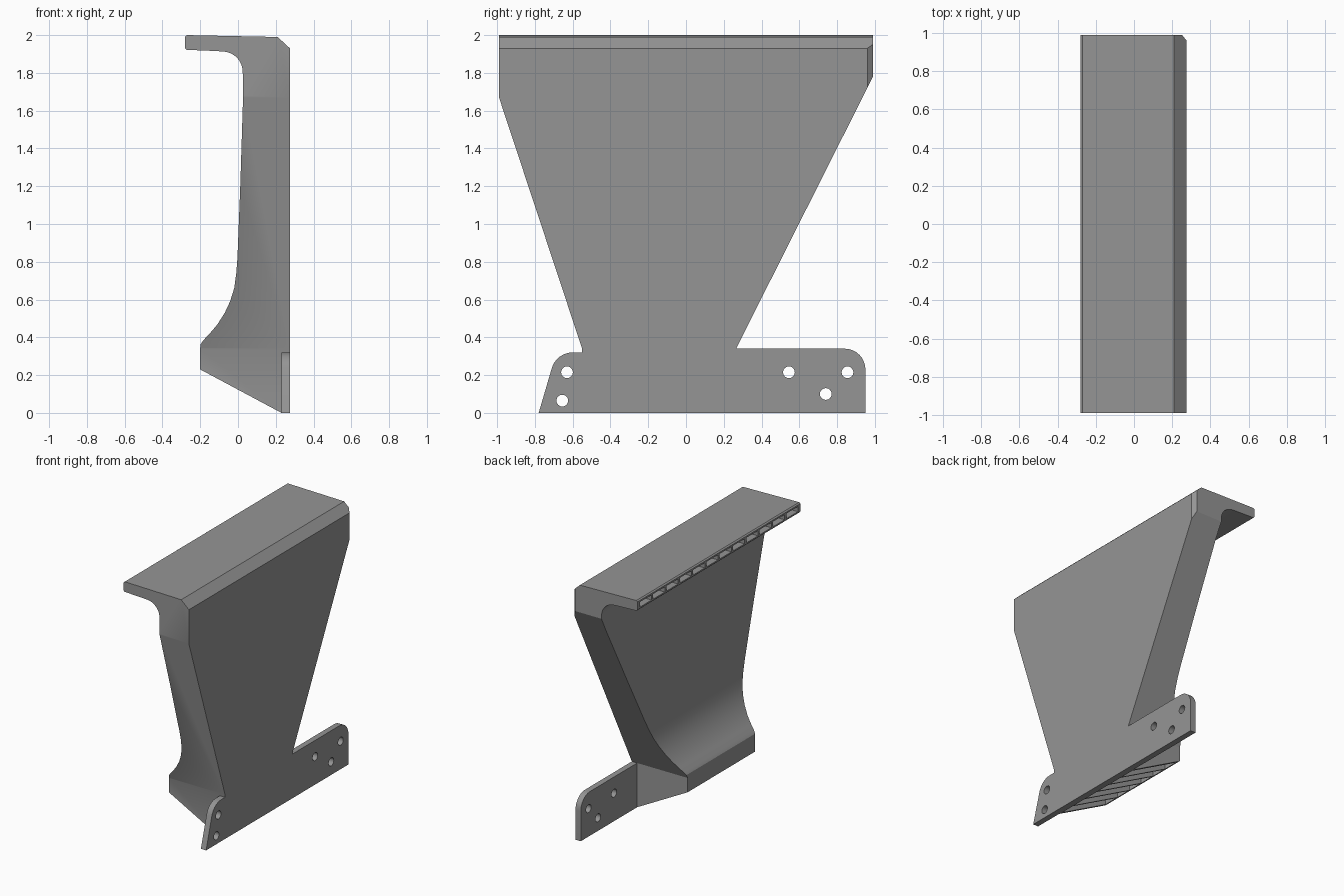
import bpy, bmesh, math

if "Cube" in bpy.data.objects:
    bpy.data.objects.remove(bpy.data.objects["Cube"])

grey = bpy.data.materials.new("mid grey")
grey.diffuse_color = (0.3, 0.3, 0.3, 1)
grey.use_nodes = True
grey.node_tree.nodes["Principled BSDF"].inputs["Base Color"].default_value = grey.diffuse_color


def prism(name, pts, lo, hi, axis):
    """Extrude a 2D outline along an axis: 'x' uses (y, z), 'y' uses (x, z), 'z' uses (x, y)."""
    place = {'x': lambda p, t: (t, p[0], p[1]),
             'y': lambda p, t: (p[0], t, p[1]),
             'z': lambda p, t: (p[0], p[1], t)}[axis]
    bm = bmesh.new()
    a = [bm.verts.new(place(p, lo)) for p in pts]
    b = [bm.verts.new(place(p, hi)) for p in pts]
    bm.faces.new(a)
    bm.faces.new(b[::-1])
    for i in range(len(pts)):
        j = (i + 1) % len(pts)
        bm.faces.new((a[j], a[i], b[i], b[j]))
    bmesh.ops.recalc_face_normals(bm, faces=bm.faces)
    me = bpy.data.meshes.new(name)
    bm.to_mesh(me)
    bm.free()
    ob = bpy.data.objects.new(name, me)
    bpy.context.collection.objects.link(ob)
    me.materials.append(grey)
    return ob


def boolean(ob, cutter, op='DIFFERENCE'):
    """Apply a boolean and remove the cutter."""
    m = ob.modifiers.new("cut", 'BOOLEAN')
    m.object, m.operation, m.solver = cutter, op, 'EXACT'
    bpy.context.view_layer.objects.active = ob
    bpy.ops.object.modifier_apply(modifier=m.name)
    bpy.data.objects.remove(cutter)


def arc(cx, cy, r, a0, a1, n=8):
    return [(cx + r * math.cos(math.radians(a0 + (a1 - a0) * i / n)),
             cy + r * math.sin(math.radians(a0 + (a1 - a0) * i / n))) for i in range(n + 1)]


def smooth(ob):
    bpy.ops.object.select_all(action='DESELECT')
    ob.select_set(True)
    bpy.context.view_layer.objects.active = ob
    bpy.ops.object.shade_smooth_by_angle(angle=math.radians(25))


# Duct body: side profile trimmed by the fan-shaped outline
profile = [(0.23, 0), (0.275, 0), (0.275, 1.93), (0.21, 1.99), (-0.27, 2.0), (-0.28, 1.992),
           (-0.28, 1.93), (-0.272, 1.922), (-0.12, 1.916)]
profile += arc(-0.083, 1.805, 0.108, 85, 0)
profile += [(0.027, 1.68), (0.012, 1.2), (-0.003, 0.82), (-0.009, 0.74), (-0.02, 0.66),
            (-0.042, 0.59), (-0.07, 0.53), (-0.11, 0.467), (-0.15, 0.42), (-0.185, 0.383),
            (-0.197, 0.365), (-0.2, 0.345), (-0.2, 0.23)]
body = prism("duct_body", profile, -1.2, 1.2, 'y')
outline = [(-0.55, -0.1), (0.265, -0.1), (0.265, 0.34), (0.99, 1.78), (0.99, 2.1),
           (-0.99, 2.1), (-0.99, 1.67), (-0.55, 0.34)]
boolean(body, prism("outline_trim", outline, -1, 1, 'x'), 'INTERSECT')

# Clipped rear corner
boolean(body, prism("corner_trim", [(0.25, 0.992), (0.277, 0.958), (0.3, 0.958), (0.3, 1.1), (0.25, 1.1)],
                    -0.1, 2.1, 'z'))

# Row of outlet slots along the lip, separated by ribs
slots, rib = 12, 0.02
pitch = 1.94 / slots
for i in range(slots):
    y = -0.97 + i * pitch
    slot = [(-0.4, 1.942), (0.0, 1.938), (0.0, 1.975), (-0.4, 1.982)]
    boolean(body, prism("slot", slot, y + rib / 2, y + pitch - rib / 2, 'y'))

# Ribbed inlet opening in the sloping underside
cells = 6
pitch = 0.785 / cells
inlet = [(0.22, -0.1), (0.22, 0.8), (0.03, 0.8), (0.01, 0.66), (-0.05, 0.52),
         (-0.18, 0.36), (-0.18, -0.1)]
for i in range(cells):
    y = -0.535 + i * pitch
    boolean(body, prism("inlet", inlet, y + 0.007, y + pitch - 0.007, 'y'))
smooth(body)

# Mounting tabs with bolt holes
front = [(-0.55, 0), (-0.55, 0.32)] + arc(-0.60, 0.205, 0.115, 90, 165) + [(-0.78, 0)]
rear = [(0.265, 0), (0.95, 0)] + arc(0.84, 0.23, 0.11, 0, 90) + [(0.265, 0.34)]
for name, pts, holes in (
        ("front_mounting_tab", front, [(-0.63, 0.215), (-0.655, 0.065)]),
        ("rear_mounting_tab", rear, [(0.545, 0.215), (0.74, 0.10), (0.855, 0.215)])):
    tab = prism(name, pts, 0.23, 0.275, 'x')
    for y, z in holes:
        boolean(tab, prism("hole", arc(y, z, 0.031, 0, 345, 23), 0.1, 0.4, 'x'))
    smooth(tab)
